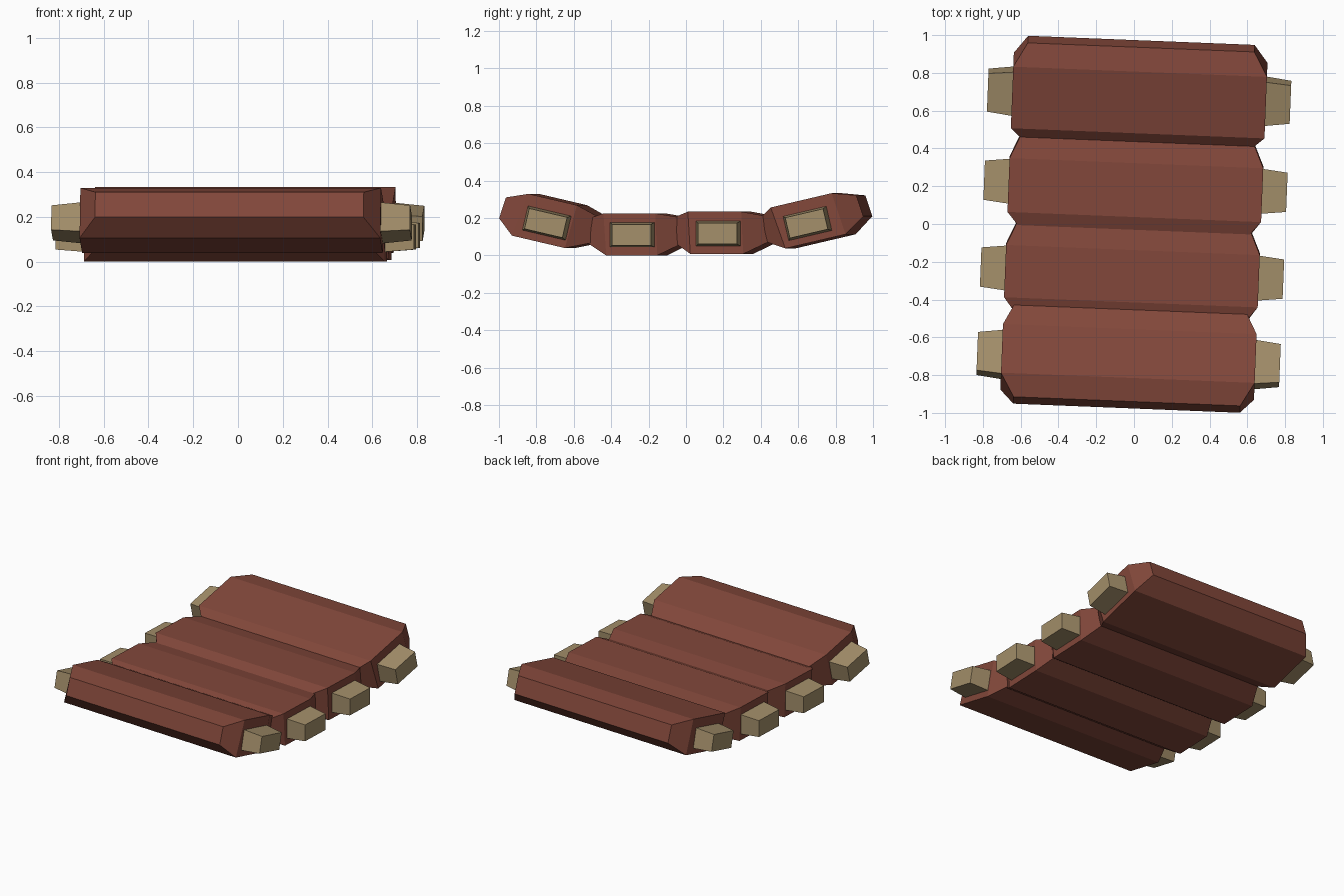
import bpy, math
from mathutils import Matrix

if "Cube" in bpy.data.objects:
    bpy.data.objects.remove(bpy.data.objects["Cube"])

def material(name, rgb):
    m = bpy.data.materials.new(name)
    m.diffuse_color = (*rgb, 1)
    m.use_nodes = True
    m.node_tree.nodes["Principled BSDF"].inputs["Base Color"].default_value = m.diffuse_color
    return m

red = material("red_brown", (0.225, 0.064, 0.043))
tan = material("tan", (0.37, 0.275, 0.145))

YAW = Matrix.Rotation(math.radians(-2.3), 4, 'Z')

def solid(name, rings, mat, matrix):
    """Loft a closed solid through rings of four points."""
    verts = [p for r in rings for p in r]
    faces = [(3, 2, 1, 0)]
    for k in range(len(rings) - 1):
        a, b = 4 * k, 4 * k + 4
        faces += [(a + i, a + (i + 1) % 4, b + (i + 1) % 4, b + i) for i in range(4)]
    n = len(verts)
    faces.append((n - 4, n - 3, n - 2, n - 1))
    me = bpy.data.meshes.new(name)
    me.from_pydata(verts, [], faces)
    me.transform(matrix)
    me.materials.append(mat)
    ob = bpy.data.objects.new(name, me)
    bpy.context.collection.objects.link(ob)
    # make normals consistent
    import bmesh
    bm = bmesh.new()
    bm.from_mesh(me)
    bmesh.ops.recalc_face_normals(bm, faces=bm.faces)
    bm.to_mesh(me)
    bm.free()

def slat_ring(hw, y_bot, y_top, lo, hi):
    return [(-hw, y_bot, lo), (hw, y_bot, lo), (hw, y_top, hi), (-hw, y_top, hi)]

# centre y, centre z, tilt, bottom flat (start, end), top flat (start, end), underside, top
SLATS = [
    (-0.718, 0.173, -13.2, (-0.166, 0.125), (-0.130, 0.135), -0.108, 0.130),
    (-0.260, 0.110, 0.0, (-0.140, 0.133), (-0.155, 0.122), -0.110, 0.115),
    (0.200, 0.117, 0.0, (-0.150, 0.133), (-0.163, 0.122), -0.109, 0.117),
    (0.677, 0.171, 13.2, (-0.146, 0.185), (-0.172, 0.163), -0.103, 0.128),
]

for n, (yc, zc, tilt, bot, top, lo, hi) in enumerate(SLATS, 1):
    mtx = YAW @ Matrix.Translation((0, yc, zc)) @ Matrix.Rotation(math.radians(tilt), 4, 'X')
    # chamfered slat
    rings = [slat_ring(0.60, -0.257, -0.247, -0.034, 0.083),
             slat_ring(0.672, bot[0], top[0], lo, hi),
             slat_ring(0.672, bot[1], top[1], lo, hi),
             slat_ring(0.60, 0.297, 0.286, -0.030, 0.087)]
    solid(f"slat_{n}", rings, red, mtx)
    # tapered end pegs
    for side, label in ((-1, "left"), (1, "right")):
        peg = [[(side * x, sy * y, sz * z) for sy, sz in ((-1, -1), (1, -1), (1, 1), (-1, 1))]
               for x, y, z in ((0.65, 0.121, 0.068), (0.802, 0.104, 0.056))]
        solid(f"peg_{n}_{label}", peg, tan, mtx)
